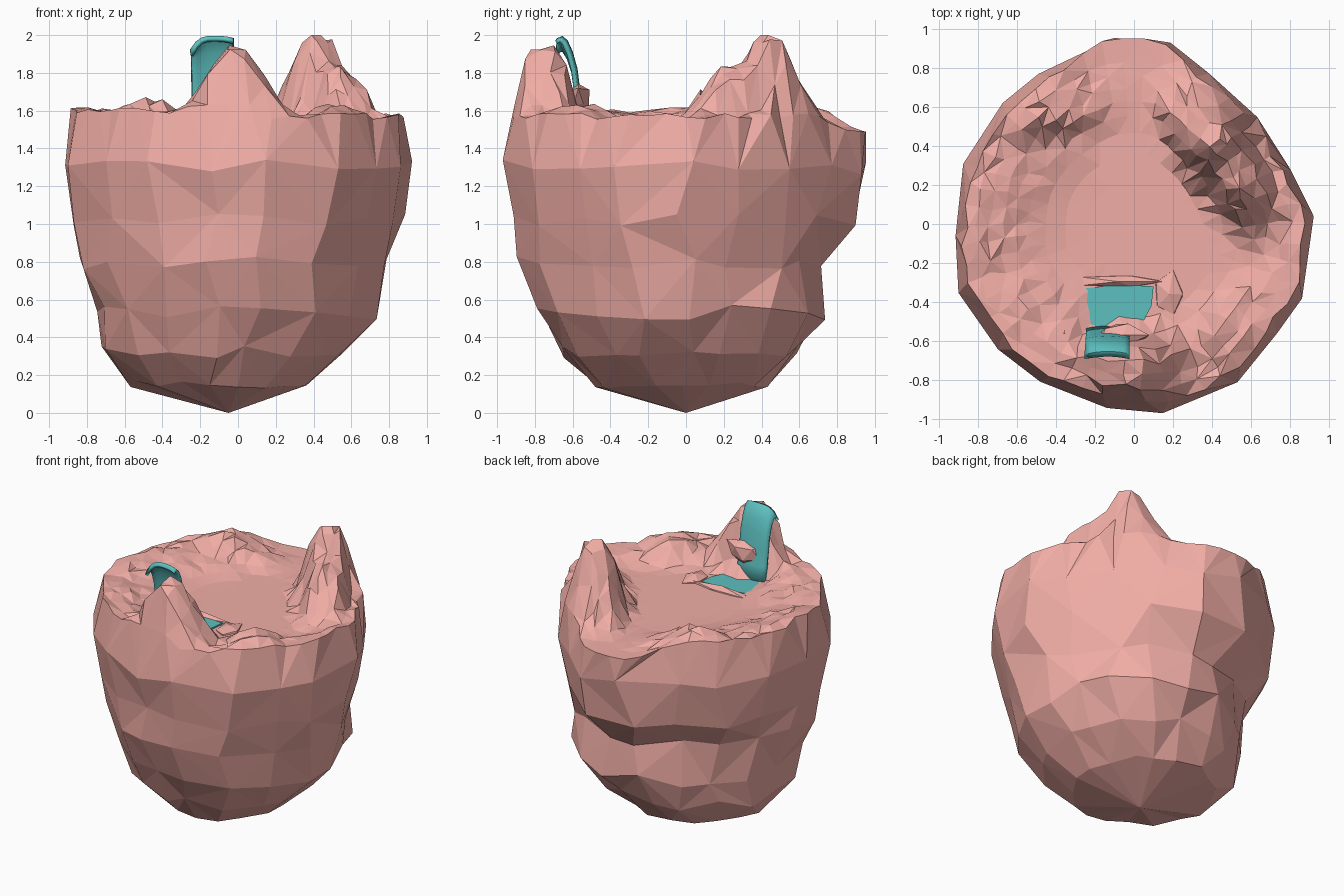
import bpy, bmesh, math, random
from mathutils import Vector

if "Cube" in bpy.data.objects:
    bpy.data.objects.remove(bpy.data.objects["Cube"])

random.seed(4)


def material(name, col):
    m = bpy.data.materials.new(name)
    m.diffuse_color = (*col, 1)
    m.use_nodes = True
    m.node_tree.nodes["Principled BSDF"].inputs["Base Color"].default_value = m.diffuse_color
    return m


rock_mat = material("rock", (0.88, 0.42, 0.38))
water_mat = material("water", (0.11, 0.53, 0.53))


def finish(bm, name, mat):
    bmesh.ops.recalc_face_normals(bm, faces=bm.faces[:])
    me = bpy.data.meshes.new(name)
    bm.to_mesh(me)
    bm.free()
    me.materials.append(mat)
    ob = bpy.data.objects.new(name, me)
    bpy.context.collection.objects.link(ob)
    return ob


def jit(a):
    return random.uniform(-a, a)


def smooth(a, b, t):
    t = max(0, min(1, (t - a) / (b - a)))
    return t * t * (3 - 2 * t)


def around(table, deg):
    """Value at an angle from a table spread evenly round the circle."""
    n = len(table)
    t = (deg % 360) * n / 360
    i = int(t) % n
    return table[i] + (table[(i + 1) % n] - table[i]) * (t - int(t))


# plan outline: radius every 20 degrees counter-clockwise from +x
OUTLINE = [.925, .85, .84, .865, .95, .955, .91, .915, .925,
           .92, .965, .95, .94, .955, .98, .97, .925, .945]
N = len(OUTLINE)
PLATEAU = 1.49


def polar(deg, r, z, cx=0.0):
    a = math.radians(deg)
    return (cx + r * math.cos(a), r * math.sin(a), z)


# mounds: centre x, y, ridge direction, half length, half width, height
MOUNDS = [(-.01, -.745, 0, .235, .16, .465),
          (.41, .43, -58, .22, .16, .51),
          (.54, .23, -58, .22, .15, .33),
          (-.47, .57, 12, .25, .13, .17),
          (.52, -.56, 40, .22, .18, .14),
          (-.62, -.50, -40, .2, .16, .11)]


def height(x, y, f, deg):
    gap = smooth(10, 34, abs((deg - 88 + 180) % 360 - 180))
    left = smooth(100, 130, deg) * (1 - smooth(230, 260, deg))
    best = gap * (.08 + .03 * left) * smooth(.62 - .3 * left, .9, f)
    for cx, cy, ang, su, sv, h in MOUNDS:
        a = math.radians(ang)
        dx, dy = x - cx, y - cy
        u = (dx * math.cos(a) + dy * math.sin(a)) / su
        v = (-dx * math.sin(a) + dy * math.cos(a)) / sv
        best = max(best, h * math.exp(-u * u - v ** 4))
    return best


def skin(bm, lo, hi, k):
    """Triangulated band between two rings, diagonals alternating."""
    n = len(lo)
    for i in range(n):
        j = (i + 1) % n
        a, b, c, d = lo[i], lo[j], hi[j], hi[i]
        tris = ((a, b, c), (a, c, d)) if (i + k) % 2 else ((a, b, d), (b, c, d))
        for t in tris:
            bm.faces.new(t)


bm = bmesh.new()

# tapering underside: height, x shift, scale of outline every 45 degrees
RINGS = [(.15, -.09, [.50, .50, .47, .50, .52, .48, .50, .50]),
         (.33, -.04, [.66, .73, .62, .68, .73, .70, .68, .68]),
         (.53, 0, [.79, .90, .765, .75, .80, .81, .81, .81]),
         (.80, 0, [.84, .87, .715, .77, .90, .90, .92, .88]),
         (1.02, 0, [.955, .95, .955, .95, .945, .93, .93, .94]),
         (1.30, 0, [1.0])]
tip = bm.verts.new((-.05, 0, 0))
rows = []
for k, (z, cx, scales) in enumerate(RINGS):
    row = []
    for i in range(N):
        deg = 20 * i + jit(4)
        r = around(OUTLINE, 20 * i) * around(scales, 20 * i)
        r += jit(.004 if k == len(RINGS) - 1 else .012)
        row.append(bm.verts.new(polar(deg, r, z + jit(.04 if k else .02), cx)))
    rows.append(row)
for i in range(N):
    bm.faces.new((tip, rows[0][(i + 1) % N], rows[0][i]))
for k in range(len(rows) - 1):
    skin(bm, rows[k], rows[k + 1], k)

# top terrain: finer rings running inwards, flat in the middle
M = 3 * N
FR = [.94, .87, .80, .73, .66, .58, .49, .38, .25]
top = []
for k, f in enumerate(FR):
    row = []
    for i in range(M):
        deg = 360 * i / M
        fr = f
        if k == 0:
            fr += .06 * (1 - smooth(5, 25, abs(deg - 92)))
        x, y, _ = polar(deg, around(OUTLINE, deg) * fr, 0)
        h = height(x, y, f, deg)
        if h > .03:
            x, y = x + jit(.018), y + jit(.018)
            h = height(x, y, f, deg)
            h = min(.51, h + jit(.012 + .05 * min(h, .4)))
        if k == 0:
            h = min(h, .14)
        row.append(bm.verts.new((x, y, PLATEAU + max(0, h))))
    top.append(row)
outer = rows[-1]
for i in range(N):
    a, b = outer[i], outer[(i + 1) % N]
    t = [top[0][(3 * i + q) % M] for q in range(4)]
    for tri in ((a, t[1], t[0]), (a, t[2], t[1]), (a, b, t[2]), (b, t[3], t[2])):
        bm.faces.new(tri)
for k in range(len(top) - 1):
    skin(bm, top[k], top[k + 1], k)
bm.faces.new(top[-1])
finish(bm, "floating_island", rock_mat)


# loose stones: ledge in front of the fall and stones by the pond
def boulder(name, loc, size):
    b = bmesh.new()
    bmesh.ops.create_icosphere(b, subdivisions=1, radius=1)
    for v in b.verts:
        v.co = Vector([c * s * (1 + jit(.2)) + l for c, s, l in zip(v.co, size, loc)])
    finish(b, name, rock_mat)


boulder("ledge_rock", (-.06, -.57, 1.67), (.13, .06, .09))
boulder("pond_rock_right", (.18, -.36, 1.47), (.08, .12, .06))
boulder("pond_rock_back", (-.08, -.295, 1.48), (.22, .035, .045))
boulder("pond_rock_left", (-.36, -.56, 1.50), (.07, .08, .08))

# pond
bm = bmesh.new()
POND = [(-.27, -.55), (-.32, -.41), (-.25, -.33), (-.08, -.31), (.10, -.32),
        (.09, -.42), (.03, -.53), (-.12, -.58)]
face = bm.faces.new([bm.verts.new((x, y, 1.48)) for x, y in POND])
res = bmesh.ops.extrude_face_region(bm, geom=[face])
for v in res["geom"]:
    if isinstance(v, bmesh.types.BMVert):
        v.co.z += .022
finish(bm, "pond", water_mat)

# waterfall: arched sheet following a y-z profile
PROFILE = [(-.675, 1.975), (-.655, 1.985), (-.635, 1.965), (-.61, 1.91), (-.585, 1.82),
           (-.57, 1.70), (-.555, 1.60), (-.53, 1.485)]
bm = bmesh.new()
grid = []
for k, (y, z) in enumerate(PROFILE):
    row = []
    for i in range(9):
        t = -1 + i / 4
        drop = .07 * abs(t) ** 3 * max(0, 1 - k / 5) * (1.2 if t < 0 else .2)
        row.append(bm.verts.new((-.135 + .11 * t, y - .012 * t * t, z - drop)))
    grid.append(row)
for lo, hi in zip(grid, grid[1:]):
    for i in range(8):
        bm.faces.new((lo[i], lo[i + 1], hi[i + 1], hi[i]))
fall = finish(bm, "waterfall", water_mat)
mod = fall.modifiers.new("thickness", 'SOLIDIFY')
mod.thickness = .022
mod.offset = 0
bpy.context.view_layer.objects.active = fall
fall.select_set(True)
bpy.ops.object.shade_smooth_by_angle()
